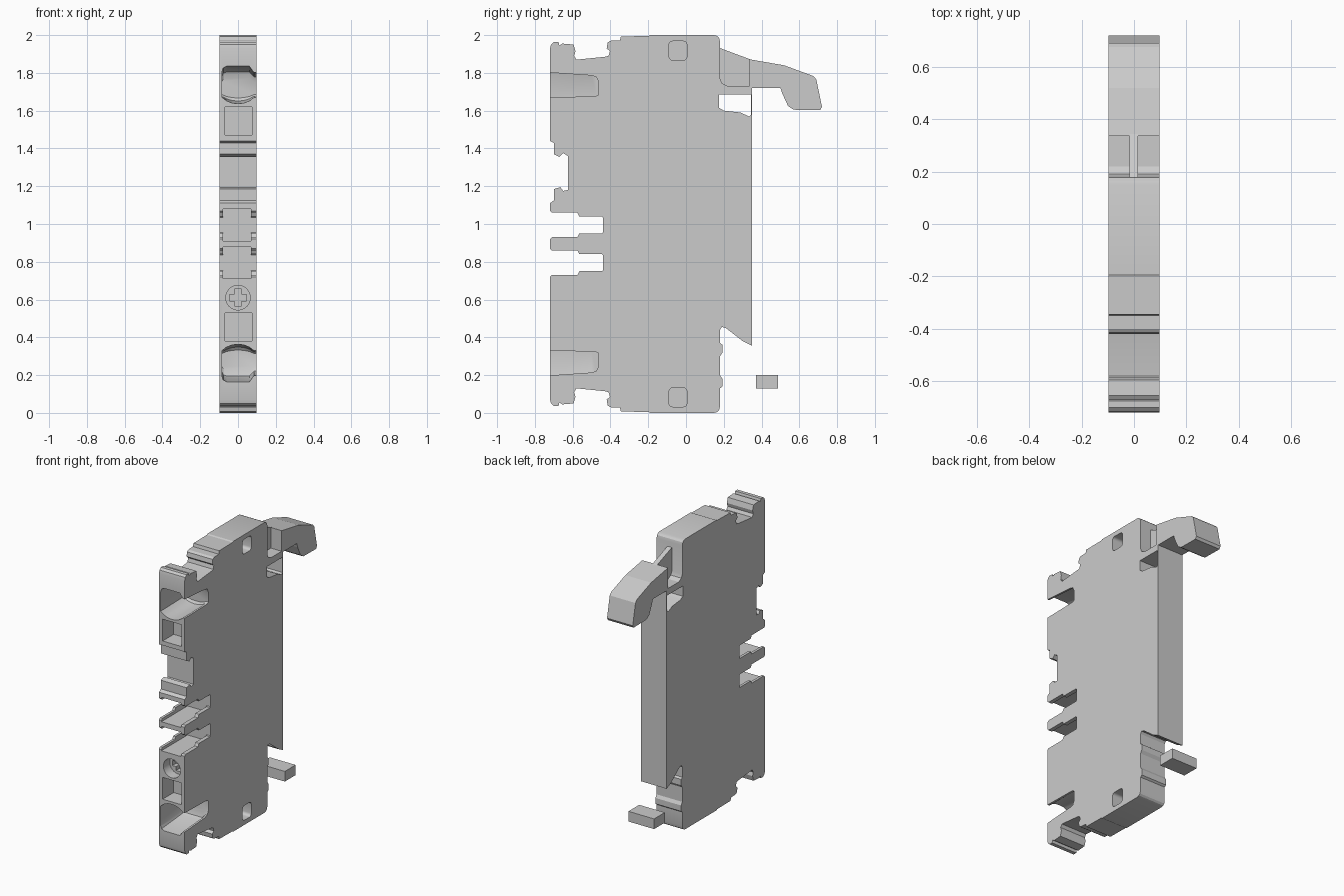
import bpy, bmesh, math
from mathutils import Matrix

HALF = 0.098      # half the body width
MID = 1.0         # height of the mirror plane between the two ends
FRONT = -0.72

cube = bpy.data.objects.get("Cube")
if cube:
    bpy.data.objects.remove(cube, do_unlink=True)

grey = bpy.data.materials.new("housing grey")
grey.use_nodes = True
colour = (0.6, 0.6, 0.6, 1)
grey.diffuse_color = colour
grey.node_tree.nodes["Principled BSDF"].inputs["Base Color"].default_value = colour


def finish(name, bm):
    """Turn a bmesh into a linked object with clean normals."""
    bmesh.ops.recalc_face_normals(bm, faces=bm.faces)
    mesh = bpy.data.meshes.new(name)
    bm.to_mesh(mesh)
    bm.free()
    mesh.materials.append(grey)
    obj = bpy.data.objects.new(name, mesh)
    bpy.context.collection.objects.link(obj)
    return obj


def loft(name, rings):
    """Skin a row of matching rings and cap both ends."""
    bm = bmesh.new()
    loops = [[bm.verts.new(p) for p in ring] for ring in rings]
    for a, b in zip(loops, loops[1:]):
        for i in range(len(a)):
            j = (i + 1) % len(a)
            bm.faces.new((a[i], a[j], b[j], b[i]))
    bm.faces.new(loops[0])
    bm.faces.new(loops[-1])
    return finish(name, bm)


def prism(name, profile, x0=-HALF, x1=HALF):
    """Extrude a side (y, z) profile across the width."""
    return loft(name, [[(x, y, z) for y, z in profile] for x in (x0, x1)])


def box(name, xs, ys, zs):
    profile = [(ys[0], zs[0]), (ys[1], zs[0]), (ys[1], zs[1]), (ys[0], zs[1])]
    return prism(name, profile, *xs)


def flip(points):
    """Mirror a profile top to bottom, keeping it running onwards."""
    return [(a, 2 * MID - z) for a, z in reversed(points)]


def rounded(y0, y1, z0, z1, r, steps=4):
    """Rounded rectangle profile."""
    points = []
    corners = [(y1 - r, z1 - r), (y0 + r, z1 - r), (y0 + r, z0 + r), (y1 - r, z0 + r)]
    for k, (cy, cz) in enumerate(corners):
        for s in range(steps + 1):
            a = math.pi / 2 * (k + s / steps)
            points.append((cy + r * math.cos(a), cz + r * math.sin(a)))
    return points


# Outline of one end, running from the back corner to the front face
end = [(0.18, 1.965), (0.175, 1.985), (0.165, 1.995), (0.15, 2), (-0.19, 2),
       (-0.2, 1.995), (-0.345, 1.993), (-0.35, 1.972), (-0.4, 1.97),
       (-0.415, 1.96), (-0.42, 1.93), (-0.403, 1.915), (-0.41, 1.89),
       (-0.43, 1.885), (-0.58, 1.87), (-0.592, 1.89), (-0.585, 1.915),
       (-0.595, 1.95), (-0.655, 1.955), (-0.67, 1.945), (-0.675, 1.963),
       (-0.7, 1.963), (-0.715, 1.95), (FRONT, 1.93)]

# Marker groove in the front face
groove = [(FRONT, 1.44), (-0.7, 1.43), (-0.7, 1.37), (-0.67, 1.355),
          (-0.65, 1.375), (-0.625, 1.36), (-0.625, 1.18), (-0.65, 1.175),
          (-0.665, 1.195), (-0.7, 1.185), (-0.7, 1.125), (FRONT, 1.11)]


# Stepped jumper slot around a centre height
def slot(z):
    upper = [(FRONT, 0.075), (-0.71, 0.065), (-0.575, 0.065), (-0.565, 0.045),
             (-0.445, 0.045), (-0.44, 0.04)]
    return [(y, z + d) for y, d in upper] + [(y, z - d) for y, d in reversed(upper)]


# Latching ribs and undercut on the back, from the foot upwards
back = [(0.18, 0.13), (0.193, 0.14), (0.193, 0.18), (0.18, 0.2), (0.18, 0.3),
        (0.193, 0.32), (0.193, 0.36), (0.18, 0.37), (0.18, 0.44), (0.19, 0.455),
        (0.21, 0.45), (0.3, 0.38), (0.35, 0.355),
        (0.35, 1.73), (0.22, 1.73), (0.19, 1.745), (0.18, 1.77)]

housing = prism("housing", end + groove + slot(0.995) + slot(0.795) + flip(end) + back)

cutters = []

# Window beneath the lever
cutters.append(prism("window_cutter", [
    (0.175, 1.685), (0.345, 1.685), (0.345, 1.58), (0.335, 1.568),
    (0.29, 1.59), (0.2, 1.6), (0.175, 1.615)], -1, 1))

# Wire funnel section (x, z): curved bottom, chamfered top, open to the left side
funnel = [(-0.085, 1.67), (-0.06, 1.65), (-0.03, 1.638), (0, 1.635), (0.03, 1.638),
          (0.06, 1.65), (0.085, 1.67), (0.12, 1.67), (0.12, 1.805), (0.085, 1.805),
          (0.06, 1.84), (-0.06, 1.84), (-0.078, 1.83), (-0.085, 1.81)]
socket = [(-0.07, 1.47), (0.075, 1.47), (0.075, 1.62), (-0.07, 1.62)]
recess = rounded(-0.09, 0.005, 1.867, 1.968, 0.02)

# Funnel, tool socket and side recess repeat at both ends
for side in (lambda p: p, flip):
    rings = []
    for y, scale in ((FRONT - 0.05, 1), (-0.5, 0.82), (-0.475, 0.75), (-0.463, 0.5)):
        ring = [(x, 1.7 + (z - 1.7) * scale) for x, z in funnel]
        rings.append([(x, y, z) for x, z in side(ring)])
    cutters.append(loft("funnel_cutter", rings))
    cutters.append(loft("socket_cutter", [
        [(x, y, z) for x, z in side(socket)] for y in (FRONT - 0.05, -0.6)]))
    cutters.append(prism("recess_cutter", side(recess), HALF - 0.08, HALF + 0.05))

# Inner trays of the jumper slots
for z in (0.995, 0.795):
    cutters.append(box("tray_cutter", (-0.08, 0.07), (FRONT - 0.05, -0.435),
                       (z - 0.084, z + 0.084)))

# Test point: round hole with a cross drive at its floor
bm = bmesh.new()
bmesh.ops.create_cone(bm, cap_ends=True, segments=32, radius1=0.065, radius2=0.065,
                      depth=0.14, matrix=Matrix.Translation((0, FRONT, 0.61))
                      @ Matrix.Rotation(math.pi / 2, 4, "X"))
cutters.append(finish("hole_cutter", bm))
for w, h in ((0.045, 0.018), (0.018, 0.045)):
    cutters.append(box("cross_cutter", (-w, w), (FRONT, -0.61), (0.61 - h, 0.61 + h)))

# Cut everything, bake the result and discard the cutters
for cutter in cutters:
    cutter.hide_render = True
    mod = housing.modifiers.new(cutter.name, "BOOLEAN")
    mod.operation = "DIFFERENCE"
    mod.solver = "EXACT"
    mod.object = cutter
bpy.context.view_layer.update()
graph = bpy.context.evaluated_depsgraph_get()
baked = bpy.data.meshes.new_from_object(housing.evaluated_get(graph))
housing.modifiers.clear()
housing.data = baked
for cutter in cutters:
    bpy.data.objects.remove(cutter, do_unlink=True)

# Release lever with its hooked end
prism("release_lever", [
    (0.335, 1.72), (0.5, 1.72), (0.51, 1.69), (0.54, 1.625), (0.57, 1.605),
    (0.71, 1.603), (0.72, 1.62), (0.69, 1.765), (0.675, 1.783), (0.52, 1.84),
    (0.335, 1.872)])

# Thin web joining the lever to the housing
prism("lever_web", [(0.17, 1.72), (0.35, 1.72), (0.35, 1.868), (0.17, 1.935)],
      -0.018, 0.016)

# Loose foot block behind the housing
box("foot_block", (-HALF, HALF), (0.37, 0.487), (0.13, 0.2))

# Smooth the small rounded corners, keep the hard edges
for obj in bpy.data.objects:
    obj.select_set(obj == housing)
bpy.context.view_layer.objects.active = housing
bpy.ops.object.shade_smooth_by_angle(angle=math.radians(25))
